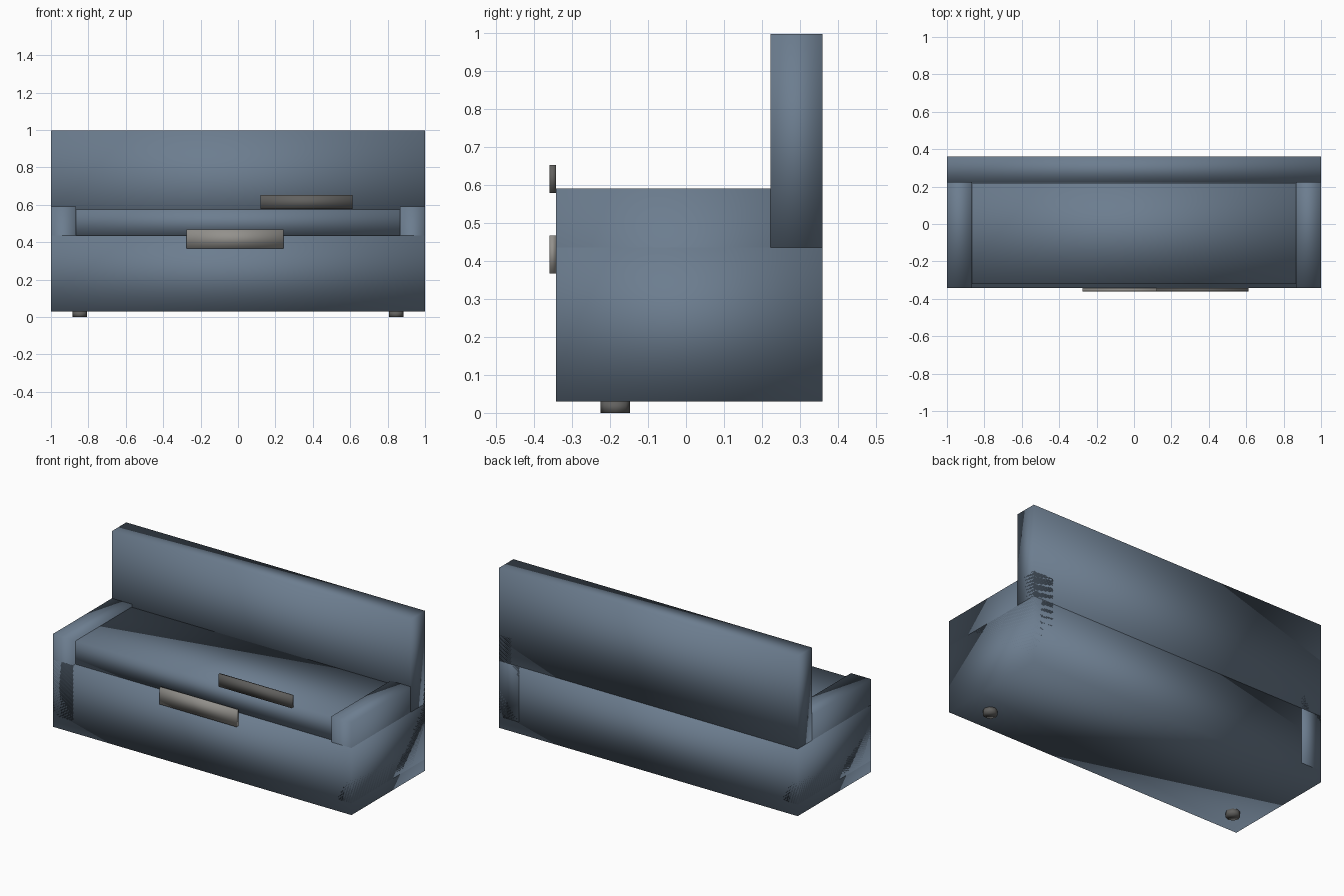
import bpy
import bmesh
from mathutils import Vector, Matrix

if "Cube" in bpy.data.objects:
    bpy.data.objects.remove(bpy.data.objects["Cube"])


def material(name, rgb):
    mat = bpy.data.materials.new(name)
    mat.diffuse_color = (*rgb, 1)
    mat.use_nodes = True
    mat.node_tree.nodes["Principled BSDF"].inputs["Base Color"].default_value = mat.diffuse_color
    return mat


FABRIC = material("blue_grey_fabric", (0.15, 0.205, 0.275))
LIGHT = material("light_trim", (0.29, 0.28, 0.26))
DARK = material("dark_trim", (0.12, 0.118, 0.113))


def finish(name, bm, mat):
    bmesh.ops.recalc_face_normals(bm, faces=bm.faces)
    for face in bm.faces:
        face.smooth = True  # soft shading over hard box shapes
    mesh = bpy.data.meshes.new(name)
    bm.to_mesh(mesh)
    bm.free()
    mesh.materials.append(mat)
    obj = bpy.data.objects.new(name, mesh)
    bpy.context.collection.objects.link(obj)
    return obj


def box(name, x, y, z, mat=FABRIC):
    """Box from (min, max) ranges on each axis."""
    bm = bmesh.new()
    bmesh.ops.create_cube(bm, size=1)
    size = Vector([r[1] - r[0] for r in (x, y, z)])
    centre = Vector([(r[0] + r[1]) / 2 for r in (x, y, z)])
    bmesh.ops.scale(bm, vec=size, verts=bm.verts)
    bmesh.ops.translate(bm, vec=centre, verts=bm.verts)
    return finish(name, bm, mat)


def foot(name, x):
    bm = bmesh.new()
    bmesh.ops.create_cone(bm, cap_ends=True, segments=8, radius1=0.039,
                          radius2=0.039, depth=0.03,
                          matrix=Matrix.Translation((x, -0.186, 0.015)))
    return finish(name, bm, DARK)


# Main body
box("base", (-1, 1), (-0.343, 0.36), (0.03, 0.436))
box("backrest", (-1, 1), (0.223, 0.36), (0.436, 0.998))
box("seat", (-0.865, 0.865), (-0.32, 0.217), (0.436, 0.576))

# Arms and front feet, one on each side
for side, s in (("left", -1), ("right", 1)):
    box(side + "_arm", sorted((s * 0.865, s)), (-0.343, 0.36), (0.1, 0.591))
    foot(side + "_foot", s * 0.845)

# Flat panels at the front edge
box("lower_front_panel", (-0.275, 0.242), (-0.36, -0.343), (0.367, 0.467), LIGHT)
box("upper_front_panel", (0.12, 0.612), (-0.36, -0.343), (0.579, 0.653), DARK)
